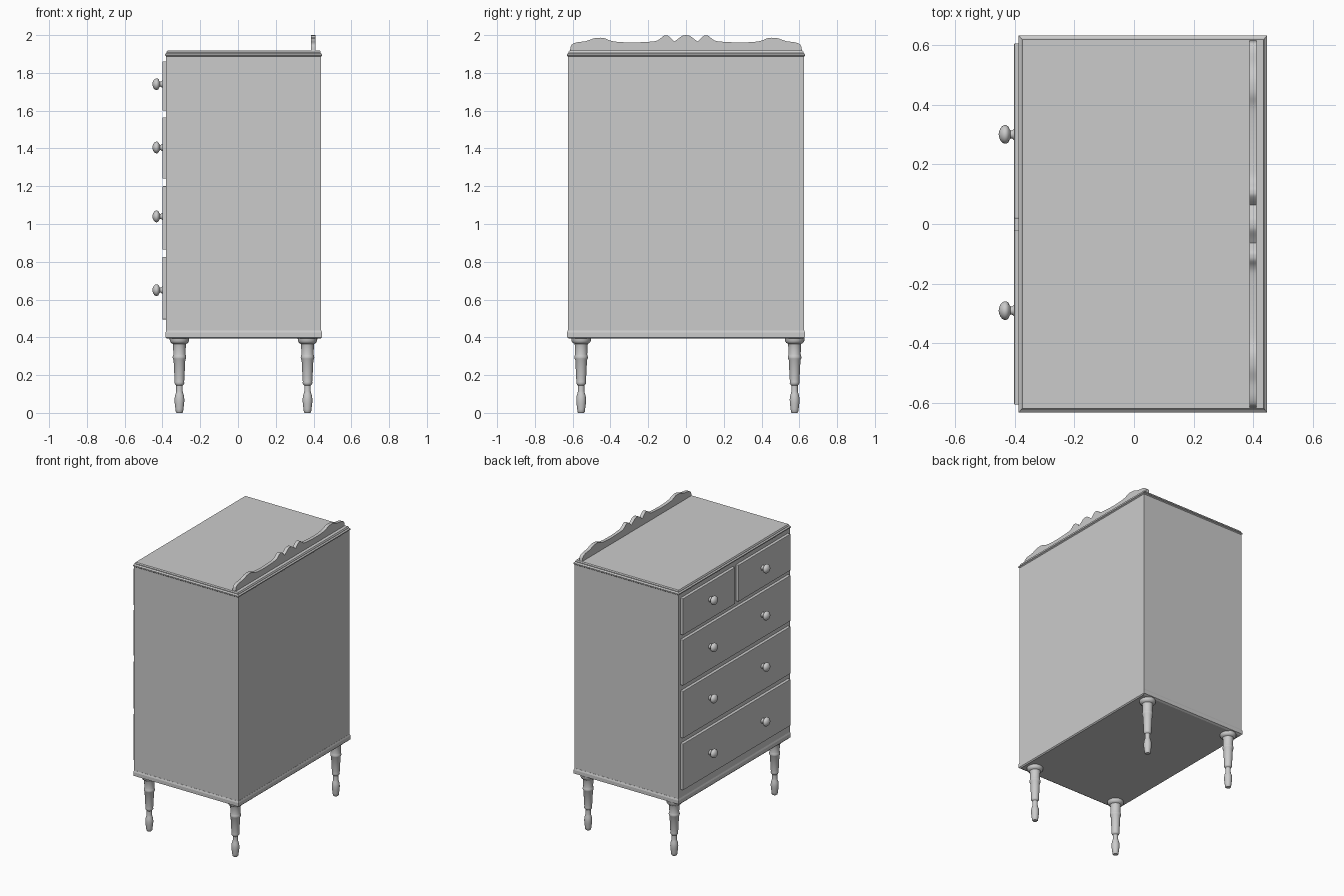
import bpy, bmesh, math
from mathutils import Matrix, Vector

if "Cube" in bpy.data.objects:
    bpy.data.objects.remove(bpy.data.objects["Cube"])


def finish(name, bm, smooth=False):
    bmesh.ops.recalc_face_normals(bm, faces=bm.faces[:])
    me = bpy.data.meshes.new(name)
    bm.to_mesh(me)
    bm.free()
    ob = bpy.data.objects.new(name, me)
    bpy.context.collection.objects.link(ob)
    if smooth:
        bpy.ops.object.select_all(action='DESELECT')
        bpy.context.view_layer.objects.active = ob
        ob.select_set(True)
        bpy.ops.object.shade_smooth_by_angle(angle=math.radians(40))
    return ob


def box(name, lo, hi, bevel=0.0):
    bm = bmesh.new()
    lo, hi = Vector(lo), Vector(hi)
    m = Matrix.Translation((lo + hi) / 2) @ Matrix.Diagonal((*(hi - lo), 1))
    bmesh.ops.create_cube(bm, size=1, matrix=m)
    if bevel:
        bmesh.ops.bevel(bm, geom=bm.edges[:], offset=bevel, segments=2,
                        affect='EDGES', profile=0.5)
    return finish(name, bm)


def stack(name, rings):
    """Closed solid lofted through rectangles (x0, x1, half_y, z)."""
    bm = bmesh.new()
    loops = [[bm.verts.new(p) for p in ((a, -h, z), (b, -h, z), (b, h, z), (a, h, z))]
             for a, b, h, z in rings]
    for l, u in zip(loops, loops[1:]):
        for i in range(4):
            bm.faces.new((l[i], l[(i + 1) % 4], u[(i + 1) % 4], u[i]))
    bm.faces.new(loops[0])
    bm.faces.new(loops[-1])
    return finish(name, bm)


def lathe(name, profile, matrix, n=24):
    """Turned solid from (radius, height) points."""
    bm = bmesh.new()
    loops = [[bm.verts.new(matrix @ Vector((r * math.cos(2 * math.pi * i / n),
                                            r * math.sin(2 * math.pi * i / n), z)))
              for i in range(n)] for r, z in profile]
    for l, u in zip(loops, loops[1:]):
        for i in range(n):
            bm.faces.new((l[i], l[(i + 1) % n], u[(i + 1) % n], u[i]))
    bm.faces.new(loops[0])
    bm.faces.new(loops[-1])
    return finish(name, bm, True)


# carcass with base and top mouldings
stack("cabinet_body", [(-.38, .44, .625, .425), (-.38, .44, .625, 1.895)])
stack("base_moulding", [(-.378, .438, .617, .393), (-.384, .445, .63, .4),
                        (-.384, .445, .63, .425), (-.38, .441, .626, .437)])
stack("top_board", [(-.38, .44, .625, 1.887), (-.386, .446, .631, 1.892),
                    (-.386, .446, .631, 1.899), (-.378, .438, .622, 1.906),
                    (-.378, .438, .622, 1.911), (-.374, .434, .617, 1.918)])

# drawer fronts, top row split in two
for i, (z0, z1, zk) in enumerate([(1.6, 1.86, 1.74), (1.24, 1.565, 1.405),
                                  (.865, 1.2, 1.04), (.495, .825, .65)]):
    spans = [(-.605, -.02), (.018, .605)] if i == 0 else [(-.605, .605)]
    for j, (a, b) in enumerate(spans):
        box(f"drawer_{i + 1}_{j + 1}", (-.401, a, z0), (-.37, b, z1), .003)
    # turned knobs facing -x
    for j, y in enumerate((-.29, .3)):
        m = Matrix.Translation((-.399, y, zk)) @ Matrix.Rotation(-math.pi / 2, 4, 'Y')
        lathe(f"knob_{i + 1}_{j + 1}",
              [(.019, 0), (.018, .004), (.014, .008), (.013, .014), (.018, .018),
               (.027, .022), (.031, .029), (.031, .035), (.027, .043),
               (.019, .049), (.009, .053), (.002, .054)], m)

# turned legs
leg = [(.015, 0), (.019, .004), (.021, .02), (.025, .05), (.026, .07), (.024, .09),
       (.019, .105), (.017, .115), (.017, .145), (.022, .15), (.026, .157), (.025, .165),
       (.026, .18), (.031, .28), (.035, .287), (.036, .295), (.034, .303), (.032, .31),
       (.034, .36), (.036, .366), (.044, .37), (.051, .38), (.052, .396)]
for x, xn in ((-.31, "front"), (.368, "back")):
    for y, yn in ((-.555, "right"), (.575, "left")):
        lathe(f"{xn}_{yn}_leg", leg, Matrix.Translation((x, y, 0)))

# scalloped back rail: smooth lobes meeting in cusps, mirrored across y
lobes = [[(.0, 2.0), (.02, 1.996), (.045, 1.978), (.063, 1.966)],
         [(.063, 1.966), (.08, 1.984), (.095, 1.996), (.107, 1.998), (.122, 1.994),
          (.145, 1.975), (.18, 1.966), (.29, 1.961), (.385, 1.967), (.43, 1.983),
          (.46, 1.986), (.49, 1.982), (.53, 1.968), (.575, 1.962), (.6, 1.953),
          (.61, 1.94), (.615, 1.91)]]


def spline(p, n=4):
    q = [Vector(v) for v in p]
    q = [2 * q[0] - q[1]] + q + [2 * q[-1] - q[-2]]
    out = []
    for a, b, c, d in zip(q, q[1:], q[2:], q[3:]):
        for k in range(n):
            t = k / n
            out.append(.5 * (2 * b + (c - a) * t + (2 * a - 5 * b + 4 * c - d) * t * t
                             + (3 * b - a - 3 * c + d) * t ** 3))
    return out


half = spline(lobes[0]) + spline(lobes[1]) + [Vector(lobes[1][-1])]
outline = [(-v.x, v.y) for v in reversed(half[1:])] + [(v.x, v.y) for v in half]
bm = bmesh.new()
face = bm.faces.new([bm.verts.new((.387, y, z)) for y, z in outline])
ext = bmesh.ops.extrude_face_region(bm, geom=[face], use_keep_orig=True)
bmesh.ops.translate(bm, vec=(.024, 0, 0),
                    verts=[g for g in ext["geom"] if isinstance(g, bmesh.types.BMVert)])
finish("back_rail", bm, True)
